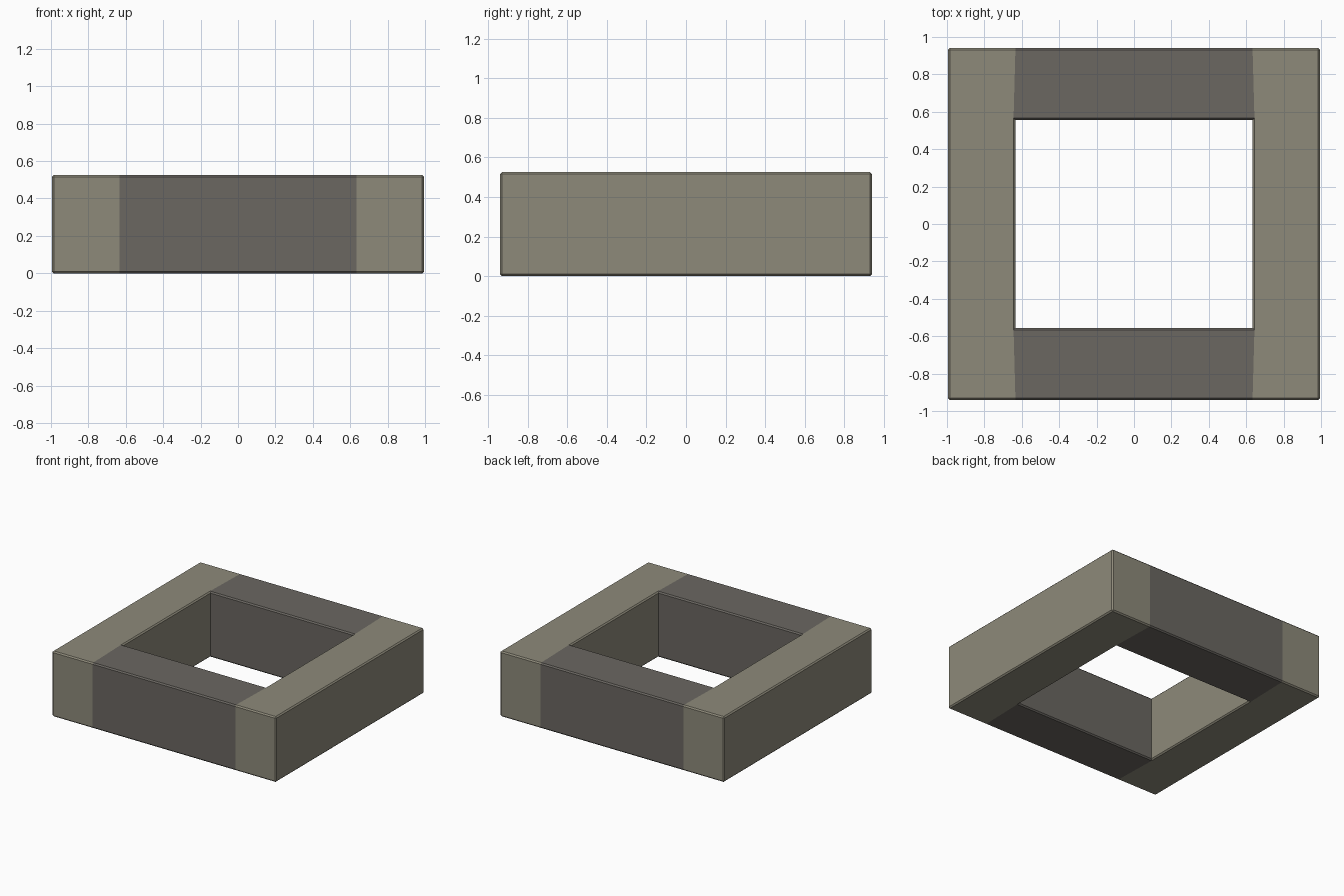
import bpy, bmesh

if "Cube" in bpy.data.objects:
    bpy.data.objects.remove(bpy.data.objects["Cube"])

HALF_X, HALF_Y, HEIGHT = 0.995, 0.94, 0.525   # outer size
HOLE_X, HOLE_Y = 0.634, 0.556                 # inner opening
CHAMFER = 0.01


def material(name, color):
    mat = bpy.data.materials.new(name)
    mat.diffuse_color = (*color, 1)
    mat.use_nodes = True
    mat.node_tree.nodes["Principled BSDF"].inputs["Base Color"].default_value = mat.diffuse_color
    return mat


# Ring plan: a 3 x 3 grid of cells without the middle one
xs = (-HALF_X, -HOLE_X, HOLE_X, HALF_X)
ys = (-HALF_Y, -HOLE_Y, HOLE_Y, HALF_Y)
bm = bmesh.new()
grid = [[bm.verts.new((x, y, 0)) for y in ys] for x in xs]
for i in range(3):
    for j in range(3):
        if (i, j) != (1, 1):
            face = bm.faces.new((grid[i][j], grid[i + 1][j], grid[i + 1][j + 1], grid[i][j + 1]))
            face.material_index = int(i == 1)

# Raise the plan to full height
ext = bmesh.ops.extrude_face_region(bm, geom=bm.faces[:], use_keep_orig=True)
top = [g for g in ext["geom"] if isinstance(g, bmesh.types.BMVert)]
bmesh.ops.translate(bm, verts=top, vec=(0, 0, HEIGHT))
bmesh.ops.recalc_face_normals(bm, faces=bm.faces[:])

# Side bars are light, front and back bars are dark
for face in bm.faces:
    face.material_index = int(abs(face.calc_center_median().x) < HOLE_X - 0.01)

# Narrow chamfer on every outward edge
sharp = [e for e in bm.edges if e.calc_face_angle_signed(0) > 0.5]
bmesh.ops.bevel(bm, geom=sharp, offset=CHAMFER, segments=1, affect='EDGES', material=-1)

mesh = bpy.data.meshes.new("square_frame")
bm.to_mesh(mesh)
bm.free()
mesh.materials.append(material("light_stone", (0.27, 0.255, 0.195)))
mesh.materials.append(material("dark_stone", (0.145, 0.135, 0.12)))
frame = bpy.data.objects.new("square_frame", mesh)
bpy.context.collection.objects.link(frame)
